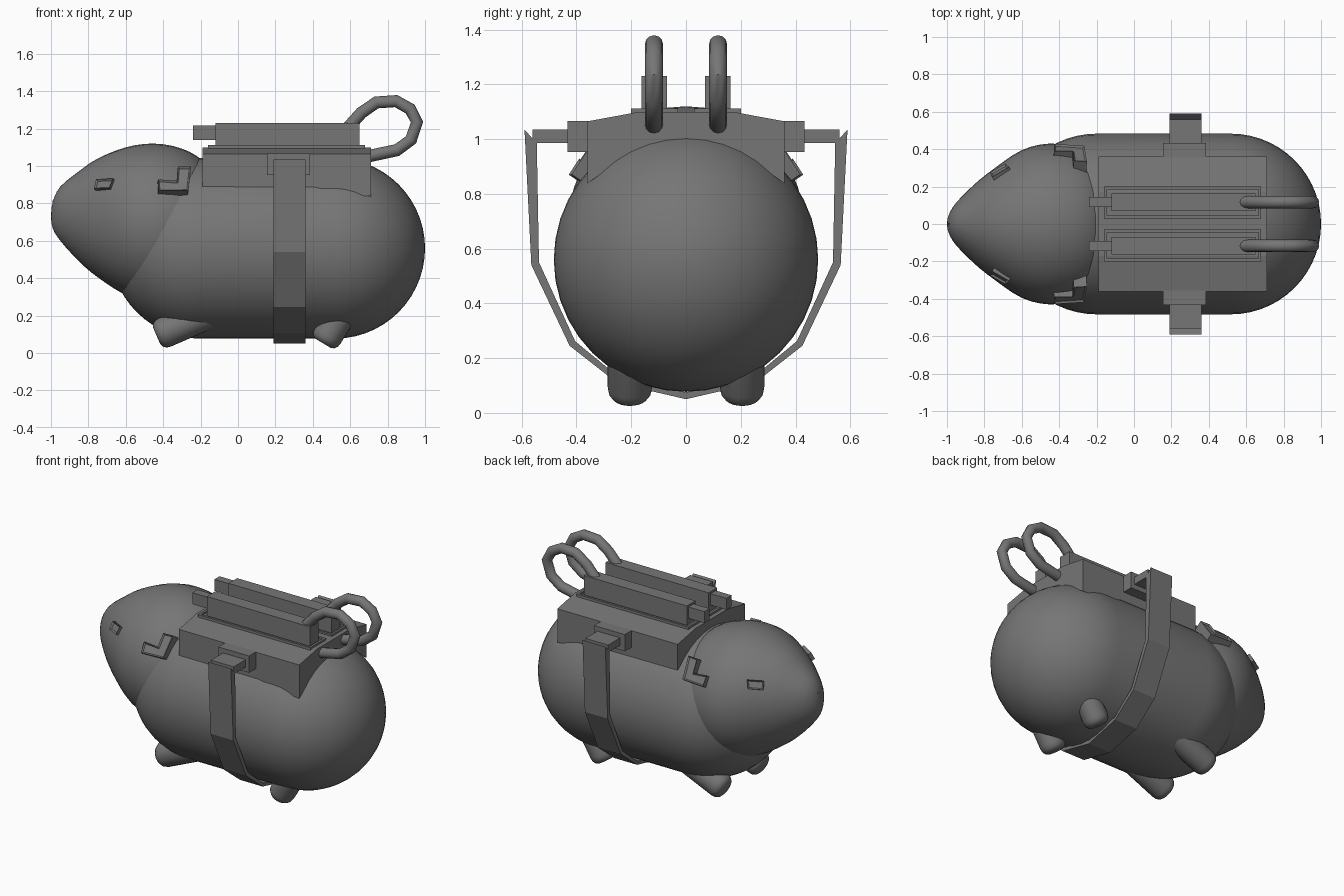
import bpy, bmesh, math
from mathutils import Vector

if "Cube" in bpy.data.objects:
    bpy.data.objects.remove(bpy.data.objects["Cube"])

grey = bpy.data.materials.new("dark grey")
grey.diffuse_color = (0.18, 0.18, 0.18, 1)
grey.use_nodes = True
grey.node_tree.nodes["Principled BSDF"].inputs["Base Color"].default_value = grey.diffuse_color


def finish(name, bm, smooth=False):
    bmesh.ops.recalc_face_normals(bm, faces=bm.faces)
    me = bpy.data.meshes.new(name)
    bm.to_mesh(me)
    bm.free()
    me.materials.append(grey)
    ob = bpy.data.objects.new(name, me)
    bpy.context.collection.objects.link(ob)
    if smooth:
        bpy.ops.object.select_all(action='DESELECT')
        ob.select_set(True)
        bpy.context.view_layer.objects.active = ob
        bpy.ops.object.shade_smooth_by_angle(angle=math.radians(40))
    return ob


def loft(name, rings, smooth=False):
    """Skin a list of closed rings and cap both ends."""
    bm = bmesh.new()
    rows = [[bm.verts.new(p) for p in r] for r in rings]
    n = len(rows[0])
    for a, b in zip(rows, rows[1:]):
        for i in range(n):
            j = (i + 1) % n
            bm.faces.new((a[i], a[j], b[j], b[i]))
    bm.faces.new(rows[0])
    bm.faces.new(rows[-1])
    return finish(name, bm, smooth)


def box(name, x0, x1, y0, y1, z0, z1):
    return loft(name, [[(x, y0, z0), (x, y1, z0), (x, y1, z1), (x, y0, z1)]
                       for x in (x0, x1)])


def ellipse(x, zc, ry, rz, n=40):
    return [(x, ry * math.cos(2 * math.pi * i / n),
             zc + rz * math.sin(2 * math.pi * i / n)) for i in range(n)]


def spline(pts, steps):
    """Catmull-Rom through rows of numbers."""
    out = []
    p = [pts[0]] + pts + [pts[-1]]
    for a, b, c, d in zip(p, p[1:], p[2:], p[3:]):
        for k in range(steps):
            t = k / steps
            out.append([0.5 * (2 * w1 + (w2 - w0) * t
                               + (2 * w0 - 5 * w1 + 4 * w2 - w3) * t * t
                               + (3 * w1 - w0 - 3 * w2 + w3) * t ** 3)
                        for w0, w1, w2, w3 in zip(a, b, c, d)])
    return out + [pts[-1]]


def tube(name, pts, radius, sides=12):
    """Round tube following a path, mitred at each point."""
    pts = [Vector(p) for p in pts]
    rings = []
    for i, p in enumerate(pts):
        t = (pts[min(i + 1, len(pts) - 1)] - pts[max(i - 1, 0)]).normalized()
        u = t.cross(Vector((0, 1, 0.01))).normalized()
        v = t.cross(u)
        rings.append([p + radius * (u * math.cos(a) + v * math.sin(a))
                      for a in (2 * math.pi * k / sides for k in range(sides))])
    return loft(name, rings, True)


def badge(name, outline, origin, normal, along, side, thick, rim):
    """Raised outline with a sunken centre, lying on the head."""
    n = Vector(normal).normalized()
    u = Vector(along)
    u = (u - n * u.dot(n)).normalized()
    v = u.cross(n)
    if v.z < 0:
        v = -v
    bm = bmesh.new()
    flip = Vector((1, side, 1))
    lo, hi = [[bm.verts.new((Vector(origin) + u * a + v * b + n * h) * flip)
               for a, b in outline] for h in (-0.04, thick)]
    k = len(lo)
    for i in range(k):
        bm.faces.new((lo[i], lo[(i + 1) % k], hi[(i + 1) % k], hi[i]))
    bm.faces.new(lo)
    top = bm.faces.new(hi)
    bmesh.ops.recalc_face_normals(bm, faces=bm.faces)
    bmesh.ops.inset_region(bm, faces=[top], thickness=rim, depth=-0.01)
    return finish(name, bm)


# body: capsule along x
R, ZC = 0.483, 0.56
prof = [(-0.2 - R * math.cos(a), R * math.sin(a))
        for a in (math.pi / 2 * k / 14 for k in range(15))]
prof[0] = (prof[0][0], 0.003)
prof += [(0.517 + 0.2 - 0.2 - (x + 0.2), r) for x, r in reversed(prof)]
loft("body", [ellipse(x, ZC, r, r) for x, r in prof], True)

# head: egg given as x, top, bottom, half width
head = [[-1.0, 0.735, 0.725, 0.005], [-0.99, 0.81, 0.665, 0.05],
        [-0.95, 0.89, 0.60, 0.115], [-0.85, 0.972, 0.49, 0.215],
        [-0.75, 1.04, 0.405, 0.295], [-0.6, 1.10, 0.31, 0.395],
        [-0.45, 1.12, 0.265, 0.43], [-0.3, 1.093, 0.285, 0.405],
        [-0.18, 1.02, 0.35, 0.335], [-0.05, 0.85, 0.50, 0.18]]
loft("head", [ellipse(x, (t + b) / 2, w, (t - b) / 2)
              for x, t, b, w in spline(head, 3)], True)

# legs: stubby cylinders with rounded feet
def leg(name, foot, axis, length, r):
    f, a = Vector(foot), Vector(axis).normalized()
    u = a.cross(Vector((0, 1, 0))).normalized()
    v = a.cross(u)
    rings = []
    for d, s in ((0, 0.6), (0.008, 0.8), (0.025, 0.95), (0.05, 1), (length, 1)):
        rings.append([f + a * d + r * s * (u * math.cos(q) + v * math.sin(q))
                      for q in (2 * math.pi * k / 24 for k in range(24))])
    loft(name, rings, True)


# saddle: sections along x, lower edge dropping toward the rear
loft("saddle", [[(x, -0.36, zb), (x, -0.22, zb + 0.1), (x, 0.22, zb + 0.1),
                 (x, 0.36, zb), (x, 0.36, 1.065), (x, 0.17, 1.1),
                 (x, -0.17, 1.1), (x, -0.36, 1.065)]
                for x, zb in ((-0.19, 0.89), (0.41, 0.887), (0.57, 0.85), (0.71, 0.838))])

strap_out = [(0.59, 1.035), (0.565, 0.54), (0.425, 0.245), (0.25, 0.108), (0, 0.05)]
strap_in = [(0.545, 0.985), (0.537, 0.55), (0.405, 0.262), (0.245, 0.13), (0, 0.075)]
loop = [(0.57, 1.185), (0.66, 1.285), (0.74, 1.34), (0.845, 1.347), (0.92, 1.305),
        (0.957, 1.235), (0.925, 1.14), (0.85, 1.085), (0.7, 1.053), (0.6, 1.045)]
ear = [(-0.09, -0.07), (0.07, -0.07), (0.09, 0.08), (0.02, 0.08),
       (0.01, -0.01), (-0.09, 0.0)]
eye = [(-0.05, -0.028), (0.045, -0.028), (0.055, 0.028), (-0.05, 0.028)]

for s, side in ((-1, "right"), (1, "left")):
    leg(f"front_leg_{side}", (-0.435, s * 0.2, 0.092), (0.92, 0, 0.4), 0.4, 0.083)
    leg(f"hind_leg_{side}", (0.455, s * 0.205, 0.052), (0.5, 0, 0.83), 0.25, 0.081)

    # launch rail: raised frame, long box, front rod and rear loop
    for y0, y1 in ((0.03, 0.045), (0.185, 0.2)):
        box(f"rail_frame_{side}", -0.16, 0.68, s * y0, s * y1, 1.07, 1.112)
    for x0, x1 in ((-0.16, -0.145), (0.665, 0.68)):
        box(f"rail_frame_end_{side}", x0, x1, s * 0.045, s * 0.185, 1.07, 1.112)
    box(f"rail_box_{side}", -0.12, 0.65, s * 0.07, s * 0.162, 1.08, 1.23)
    box(f"front_rod_{side}", -0.24, -0.1, s * 0.09, s * 0.145, 1.14, 1.217)
    tube(f"rear_loop_{side}", [(x, s * 0.117, z) for x, z in loop], 0.033)

    # strap holder and strap half
    box(f"strap_holder_{side}", 0.155, 0.385, s * 0.33, s * 0.432, 0.953, 1.066)
    box(f"strap_arm_{side}", 0.19, 0.36, s * 0.42, s * 0.56, 0.985, 1.035)
    loft(f"strap_{side}", [[(0.19, s * a, b), (0.36, s * a, b),
                            (0.36, s * c, d), (0.19, s * c, d)]
                           for (a, b), (c, d) in zip(strap_out, strap_in)])

    # ear, eye and nose crease
    badge(f"ear_{side}", ear, (-0.34, 0.355, 0.91), (0.05, 0.83, 0.55),
          (1, -0.15, -0.05), s, 0.035, 0.012)
    badge(f"eye_{side}", eye, (-0.715, 0.278, 0.9), (-0.45, 0.75, 0.45),
          (0.9, 0.43, 0), s, 0.014, 0.012)
    tube(f"nose_crease_{side}", [(-0.99, 0, 0.81), (-0.945, s * 0.05, 0.872)], 0.004, 6)
